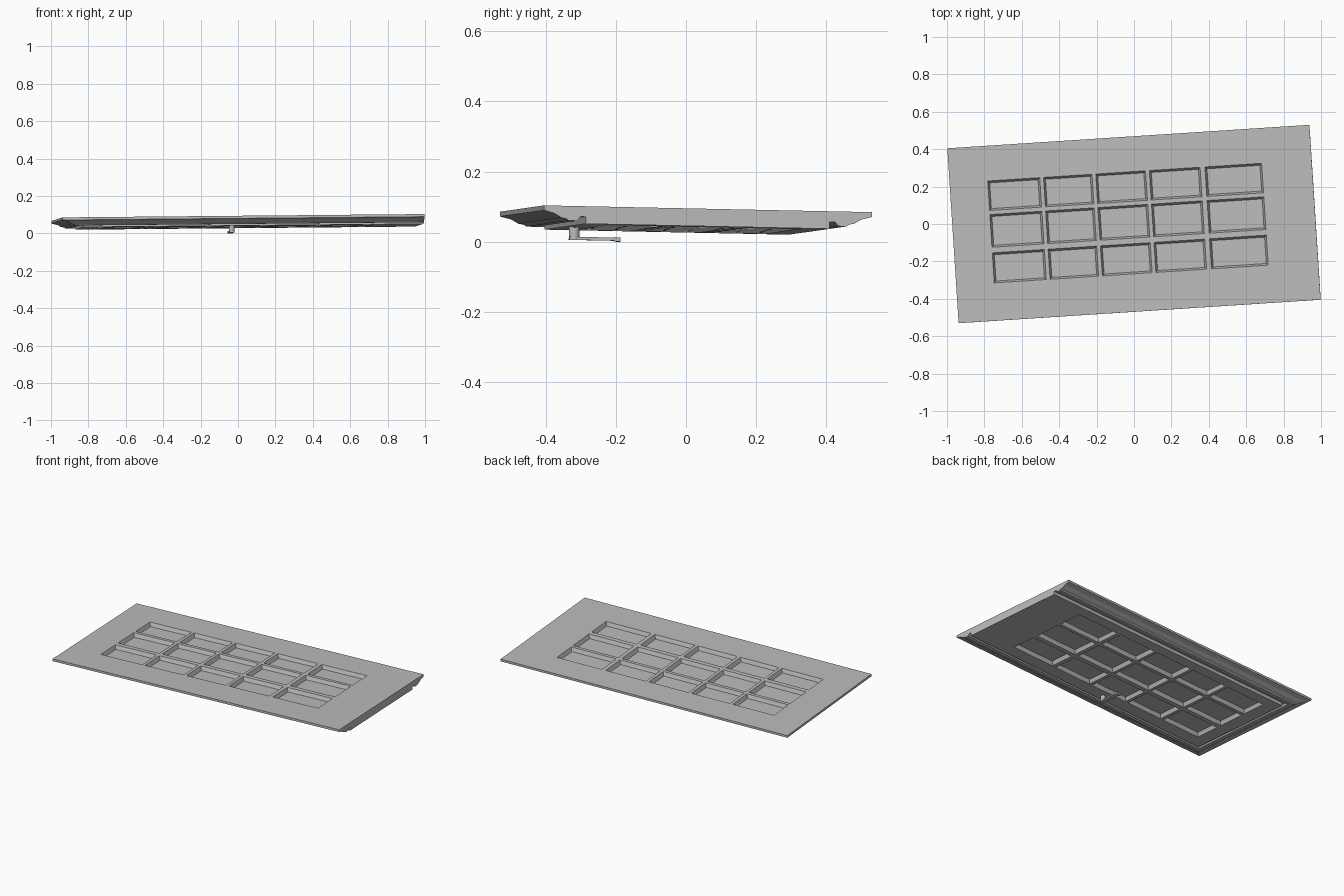
import bpy, bmesh, math
from mathutils import Vector, Matrix

cube = bpy.data.objects.get("Cube")
if cube:
    bpy.data.objects.remove(cube)

HALF_L, HALF_W = 0.97, 0.4685   # outer size of the frame
JAMB = 0.12                     # width of the frame moulding
THICK = 0.05                    # door leaf thickness

# The door lies flat, slightly turned and tilted
tilt = Vector((0, 0, 1)).rotation_difference(Vector((-0.0105, 0.02, 1))).to_matrix().to_4x4()
PLACE = Matrix.Translation((0, 0, 0.085)) @ tilt @ Matrix.Rotation(math.radians(3.7), 4, 'Z')

grey = bpy.data.materials.new("plain grey")
grey.use_nodes = True
grey.diffuse_color = (0.5, 0.5, 0.5, 1)
grey.node_tree.nodes["Principled BSDF"].inputs["Base Color"].default_value = (0.5, 0.5, 0.5, 1)


def finish(bm, name, smooth=False):
    bmesh.ops.recalc_face_normals(bm, faces=bm.faces)
    mesh = bpy.data.meshes.new(name)
    bm.to_mesh(mesh)
    bm.free()
    mesh.materials.append(grey)
    mesh.transform(PLACE)
    ob = bpy.data.objects.new(name, mesh)
    bpy.context.collection.objects.link(ob)
    if smooth:
        bpy.ops.object.select_all(action='DESELECT')
        ob.select_set(True)
        bpy.context.view_layer.objects.active = ob
        bpy.ops.object.shade_smooth_by_angle()
    return ob


def add_box(bm, x0, x1, y0, y1, z0, z1):
    m = Matrix.Translation(((x0 + x1) / 2, (y0 + y1) / 2, (z0 + z1) / 2)) \
        @ Matrix.Diagonal((x1 - x0, y1 - y0, z1 - z0, 1))
    return bmesh.ops.create_cube(bm, size=1, matrix=m)["verts"]


# Door frame: moulded profile (inward distance, depth) swept round three sides
profile = [(0, 0), (0, .014), (.03, .022), (.05, .034), (.065, .037), (.07, .042),
           (.095, .042), (.105, .03), (JAMB, .03), (JAMB, 0)]
bm = bmesh.new()
rings = []
for corner in range(4):
    sx = 1 if corner in (0, 3) else -1
    sy = -1 if corner < 2 else 1
    rings.append([bm.verts.new((HALF_L if sx > 0 else d - HALF_L, sy * (HALF_W - d), -z))
                  for d, z in profile])
for a, b in zip(rings, rings[1:]):
    for i in range(len(profile)):
        j = (i + 1) % len(profile)
        bm.faces.new((a[i], a[j], b[j], b[i]))
bm.faces.new(rings[0])
bm.faces.new(rings[-1])
finish(bm, "door_frame")

# Door leaf: grid of rails and bars with fifteen bevelled openings
us = [JAMB - HALF_L, -.766, -.487, -.467, -.207, -.187, .08, .10, .372, .398, .702, HALF_L]
vs = [JAMB - HALF_W, -.266, -.105, -.075, .10, .122, .28, HALF_W - JAMB]
BEVEL = 0.011
bm = bmesh.new()
panes = []
layers = [[[bm.verts.new((u, v, z)) for v in vs] for u in us] for z in (0, -THICK)]
for i in range(len(us) - 1):
    for j in range(len(vs) - 1):
        quads = [[g[i][j], g[i + 1][j], g[i + 1][j + 1], g[i][j + 1]] for g in layers]
        if i % 2 and j % 2:
            # opening: both faces slope in to a narrow throat around the pane
            u0, u1, v0, v1 = us[i] + BEVEL, us[i + 1] - BEVEL, vs[j] + BEVEL, vs[j + 1] - BEVEL
            panes.append((u0, u1, v0, v1))
            throat = [bm.verts.new((u, v, -THICK / 2))
                      for u, v in ((u0, v0), (u1, v0), (u1, v1), (u0, v1))]
            for q in quads:
                for k in range(4):
                    n = (k + 1) % 4
                    bm.faces.new((q[k], q[n], throat[n], throat[k]))
        else:
            for q in quads:
                bm.faces.new(q)
# outer edges of the leaf
top, low = layers
for i in range(len(us) - 1):
    for j in (0, -1):
        bm.faces.new((top[i][j], top[i + 1][j], low[i + 1][j], low[i][j]))
for j in range(len(vs) - 1):
    for i in (0, -1):
        bm.faces.new((top[i][j], top[i][j + 1], low[i][j + 1], low[i][j]))
finish(bm, "door_leaf")

# Window panes
bm = bmesh.new()
for u0, u1, v0, v1 in panes:
    add_box(bm, u0 - .001, u1 + .001, v0 - .001, v1 + .001, -THICK / 2 - .002, -THICK / 2 + .002)
finish(bm, "window_panes")

# Handle stem
bm = bmesh.new()
bmesh.ops.create_cone(bm, cap_ends=True, segments=20, radius1=.015, radius2=.015, depth=.04,
                      matrix=Matrix.Translation((-.055, -.315, -.066)))
finish(bm, "handle_stem", smooth=True)

# Handle lever with a thicker tip
bm = bmesh.new()
add_box(bm, -.068, -.042, -.328, -.2, -.086, -.077)
add_box(bm, -.07, -.04, -.2, -.183, -.0885, -.076)
finish(bm, "handle_lever")
